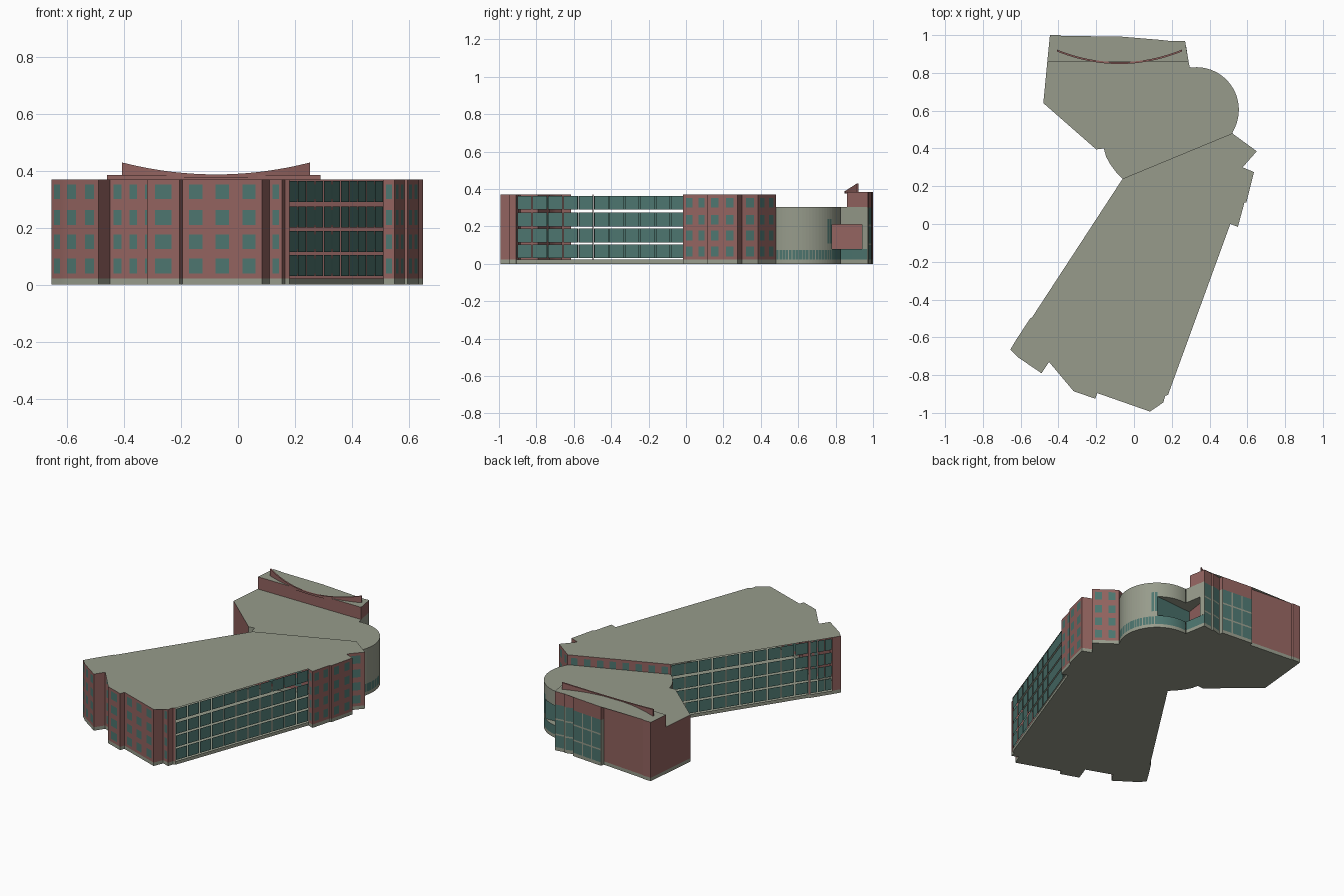
import bpy, bmesh, math
from mathutils import Vector

if "Cube" in bpy.data.objects:
    bpy.data.objects.remove(bpy.data.objects["Cube"])


def make_material(name, color):
    mat = bpy.data.materials.new(name)
    mat.use_nodes = True
    mat.diffuse_color = (*color, 1)
    mat.node_tree.nodes["Principled BSDF"].inputs["Base Color"].default_value = (*color, 1)
    return mat


MATERIALS = [make_material("brick red", (.29, .125, .115)),
             make_material("stone beige", (.31, .33, .26)),
             make_material("teal glass", (.075, .18, .16))]
BRICK, STONE, GLASS = range(3)
TALL, LOW, REAR = .37, .305, .385
BASE = .022


def finish(bm, name):
    """Turn a bmesh into a named object with the shared materials."""
    bmesh.ops.remove_doubles(bm, verts=bm.verts[:], dist=.0005)
    mesh = bpy.data.meshes.new(name)
    bm.to_mesh(mesh)
    bm.free()
    for mat in MATERIALS:
        mesh.materials.append(mat)
    obj = bpy.data.objects.new(name, mesh)
    bpy.context.collection.objects.link(obj)
    bpy.ops.object.select_all(action='DESELECT')
    obj.select_set(True)
    bpy.context.view_layer.objects.active = obj
    bpy.ops.object.shade_smooth_by_angle(angle=math.radians(12))
    return obj


def grid_wall(bm, p, q, columns, rows, pick):
    """Wall from p to q (outside on the left), cut into cells coloured by pick(column, row)."""
    p, q = Vector(p), Vector(q)
    for i, (u0, u1) in enumerate(zip(columns, columns[1:])):
        a, b = p.lerp(q, u0), p.lerp(q, u1)
        for j, (z0, z1) in enumerate(zip(rows, rows[1:])):
            material = pick(i, j)
            if material is not None:
                corners = [(*b, z0), (*a, z0), (*a, z1), (*b, z1)]
                bm.faces.new([bm.verts.new(c) for c in corners]).material_index = material


def split(count, share):
    """Fractions along a wall: odd intervals are the openings."""
    cuts = [0]
    for k in range(count):
        cuts += [(k + .5 - share / 2) / count, (k + .5 + share / 2) / count]
    return cuts + [1]


def plate(bm, points, z, up=True):
    """Flat horizontal sheet; the points run clockwise."""
    order = points[::-1] if up else points
    face = bm.faces.new([bm.verts.new((x, y, z)) for x, y in order])
    face.material_index = STONE
    bmesh.ops.triangulate(bm, faces=[face])


FLOORS = [.04, .125, .21, .3]
WINDOW_ROWS = [0, BASE] + [z for f in FLOORS for z in (f, f + .052)] + [TALL]
PANEL_ROWS = [0, BASE] + [z for f in FLOORS for z in (f - .01, f + .064)] + [TALL]


def brick_wall(bm, p, q, count, share=.5):
    def pick(i, j):
        if j == 0:
            return STONE
        return GLASS if i % 2 and j % 2 == 0 else BRICK
    grid_wall(bm, p, q, split(count, share), WINDOW_ROWS, pick)


def curtain_wall(bm, p, q, count):
    """Glass panels with open joints between them."""
    def pick(i, j):
        if j == 0:
            return STONE
        return GLASS if i % 2 and j % 2 == 0 else None
    grid_wall(bm, p, q, split(count, .92), PANEL_ROWS, pick)


def plain_wall(bm, p, q, z0, z1, material):
    grid_wall(bm, p, q, [0, 1], [z0, z1], lambda i, j: material)


# Tall wing: corner x, y, and the number of windows on the wall that follows
# (negative counts are curtain wall panels)
tall = [(-.06, .24, 8), (.52, .48, 2), (.65, .385, 1), (.575, .3, 0), (.635, .275, 2),
        (.595, .115, 0), (.585, .115, 2), (.55, -.015, 1), (.51, 0, -11), (.18, -.905, 0),
        (.165, -.91, 0), (.155, -.945, 1), (.11, -.93, 0), (.085, -.993, 3),
        (-.195, -.895, 0), (-.205, -.925, 1), (-.32, -.885, 0), (-.285, -.79, 3),
        (-.45, -.73, 0), (-.49, -.79, 2), (-.615, -.705, 1), (-.655, -.665, 0),
        (-.625, -.615, -3), (-.55, -.5, 0), (-.54, -.495, -10)]
walls = bmesh.new()
for (x, y, count), (nx, ny, _) in zip(tall, tall[1:] + tall[:1]):
    if count < 0:
        curtain_wall(walls, (x, y), (nx, ny), -count)
    else:
        brick_wall(walls, (x, y), (nx, ny), count)
finish(walls, "tall_wing_walls")

tall_plan = [(x, y) for x, y, _ in tall]
roof = bmesh.new()
plate(roof, tall_plan, TALL)
finish(roof, "tall_wing_roof")
floor = bmesh.new()
plate(floor, tall_plan, 0, up=False)
finish(floor, "tall_wing_floor")

# Low wing: brick west side and curved stone corner
corner = [(-.06, .24), (-.095, .275), (-.125, .315), (-.148, .357), (-.16, .4), (-.2, .395)]
west = [(-.2, .395), (-.48, .64), (-.459, .86)]
low = bmesh.new()
for p, q in zip(corner, corner[1:]):
    plain_wall(low, p, q, 0, LOW, STONE)
for p, q in zip(west, west[1:]):
    plain_wall(low, p, q, 0, BASE, STONE)
    plain_wall(low, p, q, BASE, LOW, BRICK)

# Rear block: plain brick on the west half, glazed bays on the east half
back_plain = [(-.459, .86), (-.445, 1), (-.39, 1), (-.385, .995), (-.085, .97)]
back_glass = [(-.085, .97), (-.08, .993), (.135, .975), (.135, .95), (.2, .968), (.205, .96),
              (.27, .97)]
side = [(.27, .97), (.289, .86), (.295, .83)]
for p, q in zip(back_plain, back_plain[1:]):
    plain_wall(low, p, q, 0, BASE, STONE)
    plain_wall(low, p, q, BASE, REAR, BRICK)
for p, q in zip(back_glass, back_glass[1:]):
    length = (Vector(q) - Vector(p)).length
    bays = round(length / .07)
    rows = [0, BASE, .1, .11, .2, .21, .3, REAR]

    def pick_bay(i, j):
        if j == 7 - 1:
            return BRICK
        return GLASS if i % 2 and j % 2 else STONE
    grid_wall(low, p, q, split(bays, .88), rows, pick_bay)
plain_wall(low, (.289, .86), (-.459, .86), LOW, REAR, BRICK)

# East side of the rear block, open at terrace level
TERRACE, SOFFIT = .08, .21
for p, q in zip(side, side[1:]):
    plain_wall(low, p, q, 0, BASE, STONE)
    plain_wall(low, p, q, BASE, TERRACE, GLASS)
    plain_wall(low, p, q, SOFFIT, LOW, STONE)
plain_wall(low, side[0], side[1], LOW, REAR, BRICK)

# Round drum: glazed foot, stone above, terrace cut into its north side
center, radius = Vector((.33, .605)), .225


def arc(start, end, steps):
    angles = [math.radians(start + (end - start) * k / steps) for k in range(steps + 1)]
    return [tuple(center + radius * Vector((math.cos(a), math.sin(a)))) for a in angles]


open_arc = arc(98.8, 51, 10)
closed_arc = arc(51, -33.3, 18)
for p, q in zip(open_arc, open_arc[1:]):
    plain_wall(low, p, q, 0, BASE, STONE)
    plain_wall(low, p, q, BASE, TERRACE, GLASS)
    plain_wall(low, p, q, SOFFIT, LOW, STONE)
for k, (p, q) in enumerate(zip(closed_arc, closed_arc[1:])):
    def pick_drum(i, j):
        foot = j == 1 and i % 2
        slot = j == 3 and k < 2 and i % 2
        return GLASS if foot or slot else STONE
    grid_wall(low, p, q, split(1, .8), [0, BASE, .075, .11, .24, LOW], pick_drum)
finish(low, "low_wing_walls")

# Terrace recess inside the drum
recess = bmesh.new()
inner = [(.276, .94), (.235, .94), (.21, .76), closed_arc[0]]
for (p, q), material in zip(zip(inner, inner[1:]), (BRICK, BRICK, GLASS)):
    plain_wall(recess, p, q, TERRACE, SOFFIT, material)
plain_wall(recess, side[0], inner[0], TERRACE, SOFFIT, STONE)
outline = [inner[0]] + side[1:] + open_arc[1:] + [inner[2], inner[1]]
plate(recess, outline, TERRACE)
plate(recess, outline, SOFFIT, up=False)
finish(recess, "terrace_recess")

# Low wing roofs and floor
drum = open_arc[1:] + closed_arc[1:-1] + [(.52, .48)]
rear_plan = back_plain + back_glass[1:] + [side[1]]
roof = bmesh.new()
plate(roof, corner + west[1:] + side[1:] + drum, LOW)
finish(roof, "low_wing_roof")
roof = bmesh.new()
plate(roof, rear_plan, REAR)
finish(roof, "rear_block_roof")
floor = bmesh.new()
plate(floor, corner + west[1:] + back_plain[1:] + back_glass[1:] + side[1:] + drum, 0, up=False)
finish(floor, "low_wing_floor")

# Curved blade wall on the rear roof, rising towards both ends
blade = bmesh.new()
sections = []
steps = 24
for k in range(steps + 1):
    t = 2 * k / steps - 1
    x, y, top = -.077 + .33 * t, .847 + .066 * t * t, REAR + .002 + .042 * t * t
    sections.append([blade.verts.new(c) for c in
                     ((x, y, REAR - .01), (x, y, top), (x, y + .01, top), (x, y + .01, REAR - .01))])
for a, b in zip(sections, sections[1:]):
    for i in range(4):
        j = (i + 1) % 4
        blade.faces.new((a[i], b[i], b[j], a[j]))
blade.faces.new(sections[0])
blade.faces.new(sections[-1][::-1])
bmesh.ops.recalc_face_normals(blade, faces=blade.faces[:])
finish(blade, "roof_blade")
